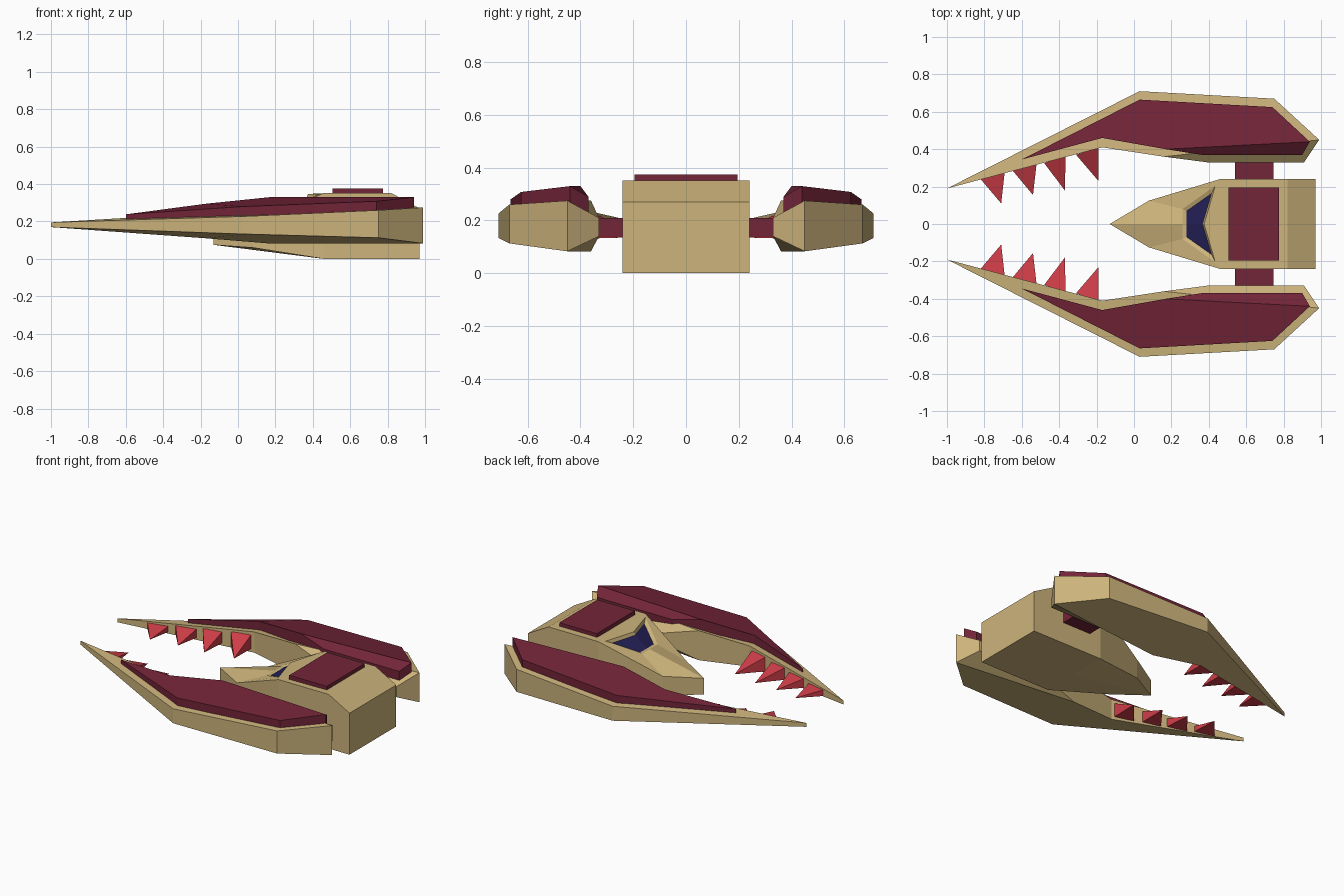
import bpy, bmesh

if "Cube" in bpy.data.objects:
    bpy.data.objects.remove(bpy.data.objects["Cube"])


def material(name, rgb):
    m = bpy.data.materials.new(name)
    m.diffuse_color = (*rgb, 1)
    m.use_nodes = True
    m.node_tree.nodes["Principled BSDF"].inputs["Base Color"].default_value = m.diffuse_color
    return m


tan = material("tan hull", (0.61, 0.455, 0.20))
maroon = material("maroon plating", (0.17, 0.018, 0.04))
red = material("red teeth", (0.62, 0.047, 0.065))
navy = material("navy window", (0.017, 0.014, 0.095))


def make_bm(verts, faces):
    bm = bmesh.new()
    vs = [bm.verts.new(v) for v in verts]
    for f in faces:
        bm.faces.new([vs[i] for i in f])
    return bm


def finish(name, bm, mats, mirror=False):
    bmesh.ops.recalc_face_normals(bm, faces=bm.faces[:])
    me = bpy.data.meshes.new(name)
    bm.to_mesh(me)
    bm.free()
    for m in mats:
        me.materials.append(m)
    ob = bpy.data.objects.new(name, me)
    bpy.context.collection.objects.link(ob)
    if mirror:
        mod = ob.modifiers.new("Mirror", 'MIRROR')
        mod.use_axis = (False, True, False)
        mod.use_mirror_merge = False
    return ob


def ridged_slab(name, outline, mat):
    """Outline rows are x, y, bottom z, top z; a ridge joins points 3 and 6."""
    n = len(outline)
    verts = [(x, y, b) for x, y, b, t in outline] + [(x, y, t) for x, y, b, t in outline]
    faces = [(i, (i + 1) % n, (i + 1) % n + n, i + n) for i in range(n)]
    for o in (0, n):
        faces += [[i + o for i in (0, 1, 2, 3, 6, 7)], [i + o for i in (3, 4, 5, 6)]]
    return finish(name, make_bm(verts, faces), [mat], mirror=True)


def box(name, x, y, z, mat, mirror=False):
    verts = [(a, b, c) for c in z for a, b in ((x[0], y[0]), (x[1], y[0]), (x[1], y[1]), (x[0], y[1]))]
    faces = [(0, 1, 2, 3), (4, 5, 6, 7)] + [(i, (i + 1) % 4, (i + 1) % 4 + 4, i + 4) for i in range(4)]
    return finish(name, make_bm(verts, faces), [mat], mirror)


# Long pincer-shaped side hulls
ridged_slab("side_jaws", [
    (-1, .19, .17, .195), (.03, .71, .133, .227), (.75, .67, .113, .26), (.99, .45, .083, .275),
    (.91, .33, .14, .21), (.39, .33, .14, .21), (.16, .36, .083, .275), (-.17, .41, .11, .245)], tan)

# Raised plating following the jaws
ridged_slab("jaw_plating", [
    (-.60, .345, .20, .238), (.03, .665, .19, .28), (.74, .625, .2, .308), (.94, .44, .22, .33),
    (.90, .37, .18, .29), (.36, .37, .18, .29), (.17, .40, .21, .33), (-.17, .46, .21, .295)], maroon)

# Central body: half of it, mirrored, with an inset front window
half = [(-.13, 0, .18), (-.13, 0, .075), (.08, .125, .185), (.08, .125, .06),
        (.46, .24, .352), (.46, .24, 0), (.82, .24, .352), (.97, .24, .27), (.97, .24, 0),
        (.26, .08, .265), (.435, .205, .348), (.26, 0, .265), (.375, 0, .348),
        (.82, 0, .352), (.97, 0, .27), (.97, 0, 0), (.46, 0, 0)]
bm = make_bm(half, [
    (0, 2, 9, 11), (2, 4, 10, 9), (9, 10, 12, 11), (12, 10, 4, 6, 13), (13, 6, 7, 14),
    (14, 7, 8, 15), (15, 8, 5, 16), (16, 5, 3, 1), (1, 3, 2, 0), (3, 5, 4, 2), (5, 8, 7, 6, 4)])
bm.faces.ensure_lookup_table()
bm.faces[2].material_index = 1
bmesh.ops.mirror(bm, geom=bm.verts[:] + bm.edges[:] + bm.faces[:], axis='Y', merge_dist=0.001)
bmesh.ops.remove_doubles(bm, verts=bm.verts[:], dist=0.001)
bmesh.ops.recalc_face_normals(bm, faces=bm.faces[:])
window = [f for f in bm.faces if f.material_index == 1]
rim = bmesh.ops.inset_region(bm, faces=window, thickness=0.018, depth=-0.012, use_even_offset=True)
for f in rim["faces"]:
    f.material_index = 0
finish("central_body", bm, [tan, navy])

# Roof plate and the struts joining body and jaws
box("roof_plate", (.505, .775), (-.195, .195), (.345, .375), maroon)
box("jaw_struts", (.54, .745), (.2, .37), (.14, .21), maroon, mirror=True)

# Teeth: front base point, rear base point, tip, half height of base, tip height
teeth = [((-.82, .24), (-.69, .29), (-.71, .11), .02, .165),
         ((-.65, .287), (-.52, .33), (-.54, .155), .03, .155),
         ((-.48, .325), (-.365, .37), (-.37, .18), .038, .145),
         ((-.31, .37), (-.19, .41), (-.19, .23), .046, .135)]
for i, (a, b, tip, h, tz) in enumerate(teeth):
    c = 0.178
    verts = [(*a, c - h), (*b, c - h), (*b, c + h), (*a, c + h), (*tip, tz)]
    faces = [(0, 1, 2, 3)] + [(k, (k + 1) % 4, 4) for k in range(4)]
    finish(f"tooth_pair_{i + 1}", make_bm(verts, faces), [red], mirror=True)
